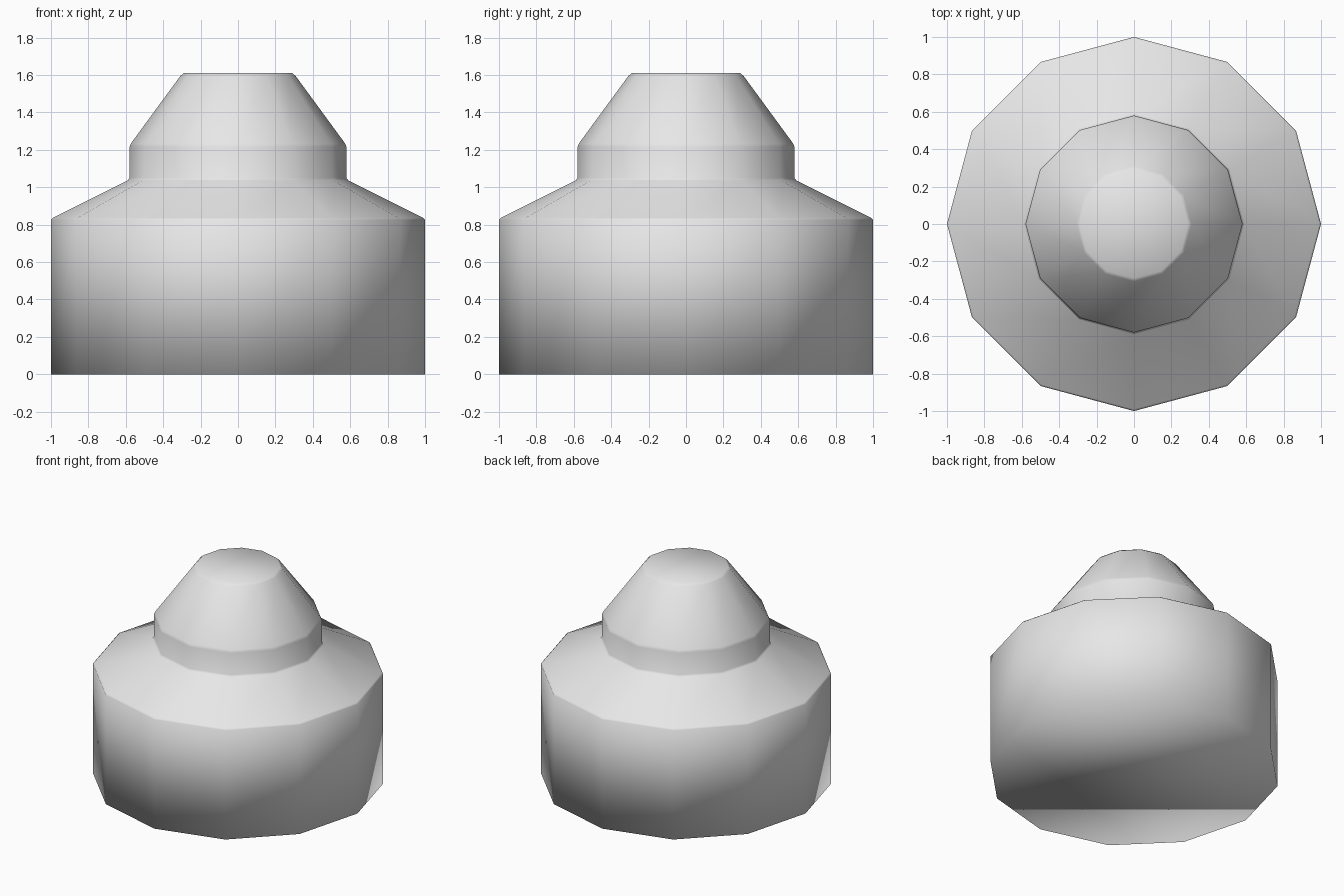
import bpy
import bmesh
from math import cos, sin, tau

cube = bpy.data.objects.get("Cube")
if cube:
    bpy.data.objects.remove(cube, do_unlink=True)

SIDES = 12

# Single plain grey material
grey = bpy.data.materials.new("plain_grey")
grey.use_nodes = True
grey.diffuse_color = (0.8, 0.8, 0.8, 1)
grey.node_tree.nodes["Principled BSDF"].inputs["Base Color"].default_value = (0.8, 0.8, 0.8, 1)


def lathe(name, profile, material):
    """Turn a (radius, height) profile into a closed, smooth faceted solid."""
    bm = bmesh.new()
    rings = []
    for radius, z in profile:
        rings.append([bm.verts.new((radius * cos(tau * i / SIDES),
                                    radius * sin(tau * i / SIDES), z))
                      for i in range(SIDES)])
    for low, high in zip(rings, rings[1:]):
        for i in range(SIDES):
            j = (i + 1) % SIDES
            bm.faces.new((low[i], low[j], high[j], high[i]))
    bm.faces.new(rings[0][::-1])
    bm.faces.new(rings[-1])
    for face in bm.faces:
        face.smooth = True
    mesh = bpy.data.meshes.new(name)
    bm.to_mesh(mesh)
    bm.free()
    mesh.materials.append(material)
    obj = bpy.data.objects.new(name, mesh)
    bpy.context.collection.objects.link(obj)
    return obj


# Wide drum, sloping shoulder, neck and tapered cap, with narrow bevels at the rims
lathe("stepped_body", [
    (1.0, 0.0),
    (1.0, 0.826), (0.99, 0.836),
    (0.59, 1.036), (0.58, 1.05),
    (0.58, 1.215), (0.572, 1.235),
    (0.308, 1.595), (0.29, 1.61),
], grey)
